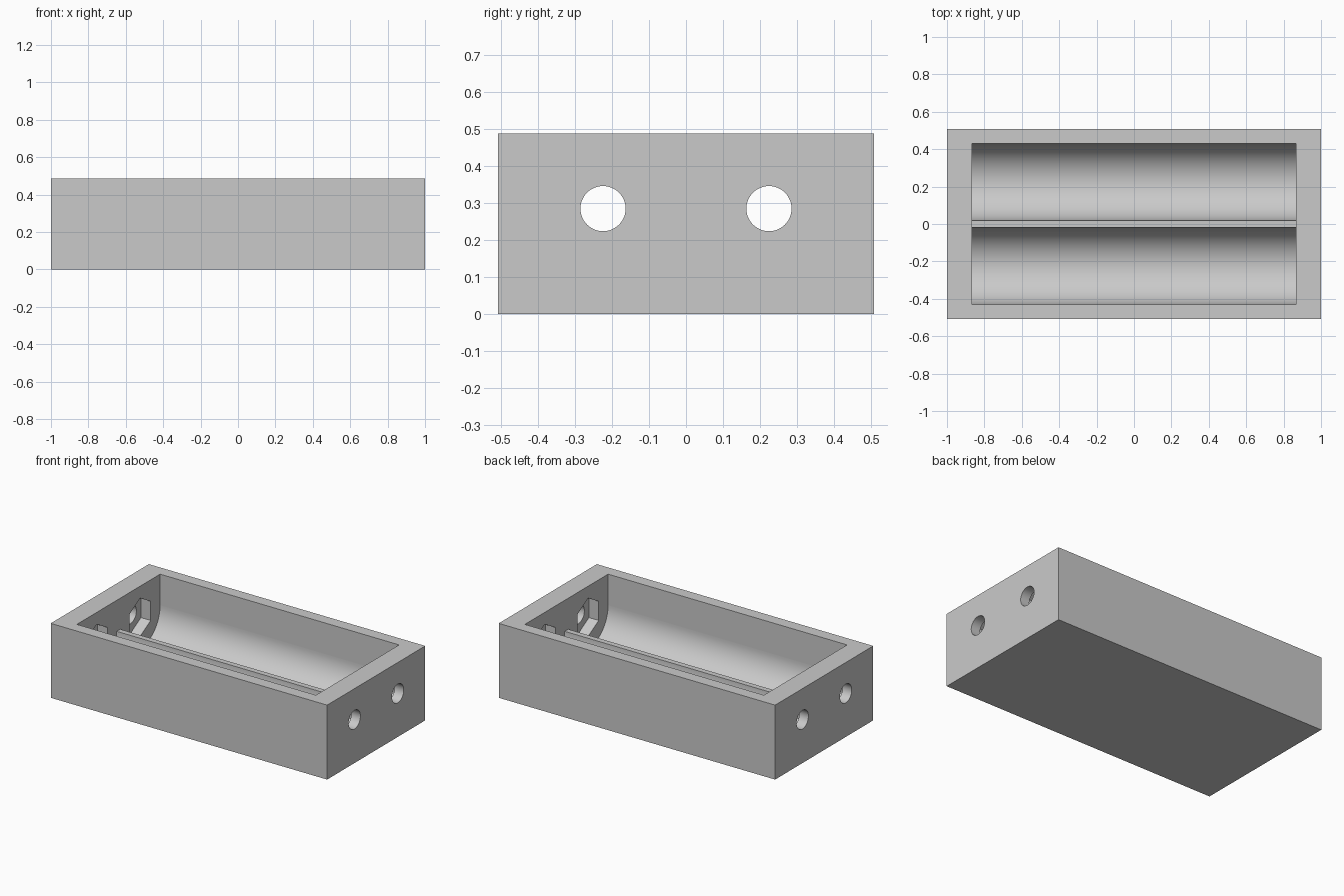
import bpy
import bmesh
from math import cos, sin, pi, radians
from mathutils import Vector

if "Cube" in bpy.data.objects:
    bpy.data.objects.remove(bpy.data.objects["Cube"])

LENGTH, WIDTH, HEIGHT = 2.0, 1.014, 0.487
CAVITY = 0.865                  # half length of the cavity
AXIS_Y, AXIS_Z = 0.224, 0.284   # channel axes
RADIUS = 0.206                  # channel radius
HOLE, NUT, NUT_DEPTH = 0.061, 0.125, 0.07

grey = bpy.data.materials.new("plain grey")
grey.use_nodes = True
colour = (0.59, 0.59, 0.59, 1)
grey.diffuse_color = colour
grey.node_tree.nodes["Principled BSDF"].inputs["Base Color"].default_value = colour


def prism(name, outline, half):
    """Extrude a (y, z) outline along x from -half to half."""
    bm = bmesh.new()
    face = bm.faces.new([bm.verts.new((-half, y, z)) for y, z in outline])
    ext = bmesh.ops.extrude_face_region(bm, geom=[face])
    verts = [v for v in ext["geom"] if isinstance(v, bmesh.types.BMVert)]
    bmesh.ops.translate(bm, verts=verts, vec=Vector((2 * half, 0, 0)))
    bmesh.ops.recalc_face_normals(bm, faces=bm.faces)
    mesh = bpy.data.meshes.new(name)
    bm.to_mesh(mesh)
    bm.free()
    mesh.materials.append(grey)
    obj = bpy.data.objects.new(name, mesh)
    bpy.context.collection.objects.link(obj)
    return obj


def arc(cy, radius, start, end, steps):
    """Points along an arc around a channel axis."""
    angles = [start + (end - start) * i / steps for i in range(steps + 1)]
    return [(cy + radius * cos(a), AXIS_Z + radius * sin(a)) for a in angles]


# Solid block
w = WIDTH / 2
tray = prism("tray", [(-w, 0), (w, 0), (w, HEIGHT), (-w, HEIGHT)], LENGTH / 2)

# Open cavity: two half-round channels with a low rib between them
side = AXIS_Y + RADIUS
profile = [(side, HEIGHT + 0.1), (-side, HEIGHT + 0.1)]
for cy in (-AXIS_Y, AXIS_Y):
    profile += arc(cy, RADIUS, pi, 2 * pi, 48)
cutters = [prism("cavity_cutter", profile, CAVITY)]

# Nut pockets inside both end walls, and holes through them
for cy in (-AXIS_Y, AXIS_Y):
    hexagon = arc(cy, NUT, pi / 2, 2 * pi + pi / 2, 6)[:-1]
    circle = arc(cy, HOLE, 0, 2 * pi, 48)[:-1]
    cutters.append(prism("nut_pocket_cutter", hexagon, CAVITY + NUT_DEPTH))
    cutters.append(prism("hole_cutter", circle, LENGTH / 2 + 0.1))

bpy.ops.object.select_all(action="DESELECT")
tray.select_set(True)
bpy.context.view_layer.objects.active = tray
for cutter in cutters:
    cutter.hide_render = True
    cut = tray.modifiers.new("cut", "BOOLEAN")
    cut.operation = "DIFFERENCE"
    cut.solver = "EXACT"
    cut.object = cutter
    bpy.ops.object.modifier_apply(modifier=cut.name)
    bpy.data.objects.remove(cutter)

# Smooth curved walls, flat faces elsewhere
bpy.ops.object.shade_smooth_by_angle(angle=radians(30))
for poly in tray.data.polygons:
    if max(abs(c) for c in poly.normal) > 0.9999:
        poly.use_smooth = False
